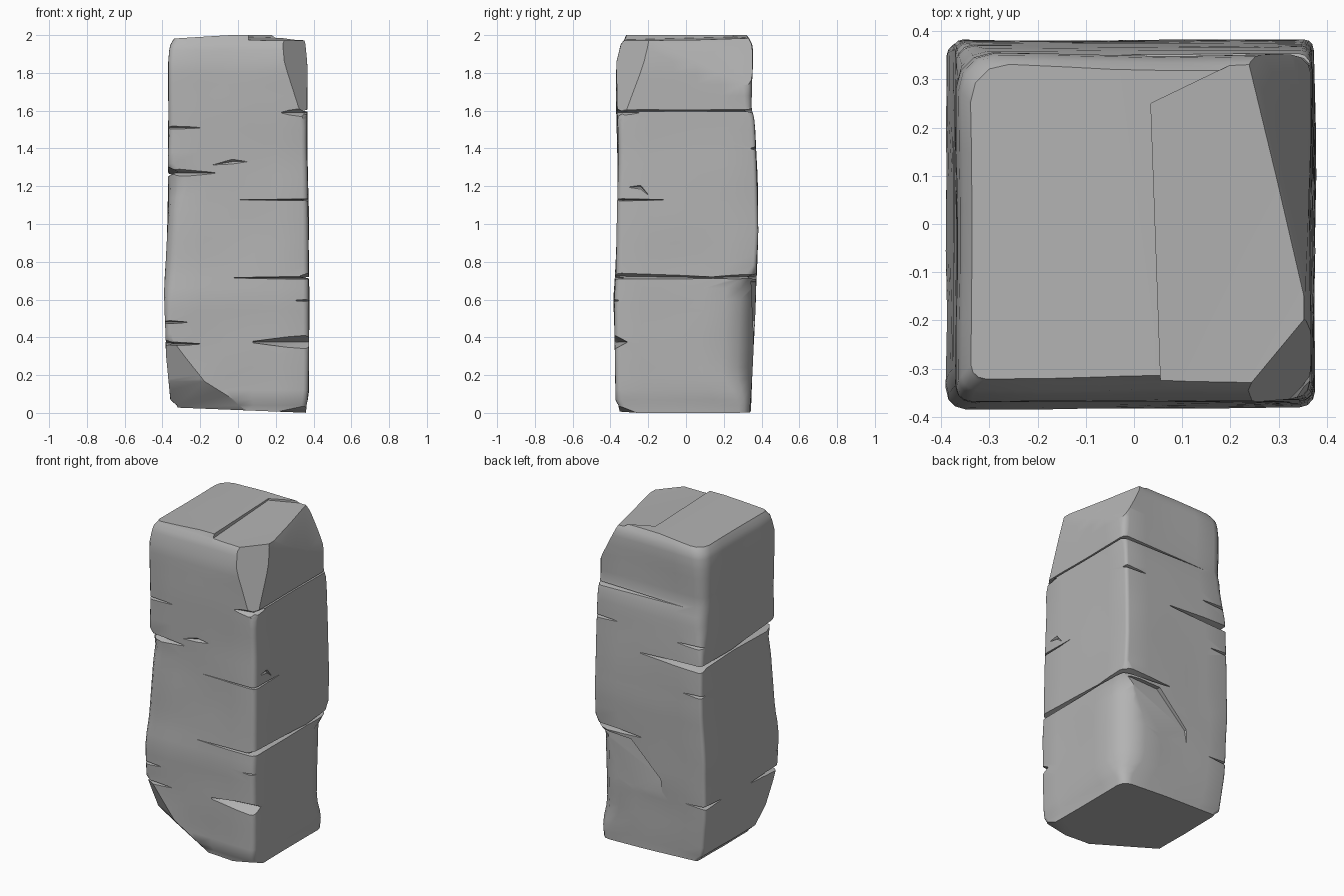
import bpy, bmesh, math
from mathutils import Vector, noise

if "Cube" in bpy.data.objects:
    bpy.data.objects.remove(bpy.data.objects["Cube"])

stone = bpy.data.materials.new("grey stone")
stone.use_nodes = True
GREY = (0.45, 0.45, 0.45, 1)
stone.diffuse_color = GREY
stone.node_tree.nodes["Principled BSDF"].inputs["Base Color"].default_value = GREY

# Silhouettes of the four sides as (height, distance from the axis)
LEFT = [(.02, .36), (.1, .375), (.7, .375), (1.2, .37), (1.85, .365), (1.97, .355), (1.985, .345)]
RIGHT = [(.02, .3), (.07, .355), (.3, .38), (.65, .388), (1.1, .37), (1.9, .367), (1.96, .355), (1.99, .33)]
FRONT = [(.02, .345), (.07, .372), (.6, .38), (.75, .37), (1.3, .36), (1.85, .37), (1.95, .345), (1.99, .315)]
BACK = [(.02, .34), (.65, .37), (.95, .383), (1.3, .375), (1.55, .362), (1.62, .345), (1.9, .355),
        (1.97, .345), (1.985, .32)]

# Corner radii by height
R_FRONT_LEFT = [(.3, .03), (1.5, .03), (1.65, .05), (2, .05)]
R_FRONT_RIGHT = [(.5, .03), (.75, .06), (1.1, .07), (1.24, .12), (1.31, .03)]
R_BACK_LEFT = [(.05, .06), (.2, .16), (.68, .16), (.74, .02), (1.55, .02), (1.65, .04)]
R_BACK_RIGHT = [(.5, .02), (1.3, .02), (1.5, .06), (2, .08)]


def at(profile, z):
    """Piecewise linear value of a profile at a height."""
    if z <= profile[0][0]:
        return profile[0][1]
    for (a, u), (b, v) in zip(profile, profile[1:]):
        if z <= b:
            return u + (v - u) * (z - a) / (b - a)
    return profile[-1][1]


def ring_points(z):
    """Rounded square outline with extra points along each side."""
    l, r, f, b = (at(p, z) for p in (LEFT, RIGHT, FRONT, BACK))
    corners = [(l, b, R_BACK_LEFT), (-r, b, R_BACK_RIGHT),
               (-r, -f, R_FRONT_RIGHT), (l, -f, R_FRONT_LEFT)]
    arcs = []
    for k, (x, y, radii) in enumerate(corners):
        rad = at(radii, z)
        cx, cy = x - math.copysign(rad, x), y - math.copysign(rad, y)
        angles = [math.radians(90 * k + 30 * i) for i in range(4)]
        arcs.append([Vector((cx + rad * math.cos(t), cy + rad * math.sin(t), z)) for t in angles])
    pts = []
    for k, arc in enumerate(arcs):
        pts += arc
        nxt = arcs[(k + 1) % 4][0]
        pts += [arc[-1].lerp(nxt, i / 5) for i in range(1, 5)]
    return pts


# Pillar body: loft of outlines with a gently uneven surface
bm = bmesh.new()
heights = [-.01, .04, .07] + [.12 + .06 * i for i in range(30)] + [1.92, 1.95, 1.975, 2]
rings = []
for z in heights:
    row = []
    for p in ring_points(z):
        out = Vector((p.x, p.y, 0)).normalized()
        p += out * .007 * noise.noise(p * 4)
        row.append(bm.verts.new(p))
    rings.append(row)
for low, high in zip(rings, rings[1:]):
    n = len(low)
    for i in range(n):
        j = (i + 1) % n
        bm.faces.new((low[i], low[j], high[j], high[i]))
bm.faces.new(rings[0][::-1])
bm.faces.new(rings[-1])

# Sloped underside and chipped corners: planes given by a point and an outward direction
for point, normal in [((0, 0, .015), (-.04, 0, -1)),
                      ((-.28, -.372, .29), (-.42, -.72, -.33)),
                      ((-.12, -.372, .13), (-.35, -.6, -.6)),
                      ((-.32, -.3, .05), (-.55, -.35, -.8)),
                      ((.24, -.37, 1.87), (.77, -.64, .23)),
                      ((.365, .0, 1.88), (.8, .18, .4)),
                      ((.3, -.34, .02), (.2, -.4, -1)),
                      ((-.33, .33, 1.97), (-.6, .5, .9))]:
    cut = bmesh.ops.bisect_plane(bm, geom=bm.verts[:] + bm.edges[:] + bm.faces[:],
                                 plane_co=point, plane_no=normal, clear_outer=True)
    edges = [e for e in cut["geom_cut"] if isinstance(e, bmesh.types.BMEdge)]
    bmesh.ops.holes_fill(bm, edges=edges)
bmesh.ops.remove_doubles(bm, verts=bm.verts, dist=.0005)
bmesh.ops.triangulate(bm, faces=[f for f in bm.faces if len(f.verts) > 4])
bmesh.ops.recalc_face_normals(bm, faces=bm.faces)
mesh = bpy.data.meshes.new("stone_pillar")
bm.to_mesh(mesh)
bm.free()
mesh.materials.append(stone)
pillar = bpy.data.objects.new("stone_pillar", mesh)
bpy.context.collection.objects.link(pillar)

cutters = bpy.data.collections.new("crack_cutters")
bpy.context.scene.collection.children.link(cutters)


def cutter(points):
    """Hidden convex solid that carves the pillar."""
    b = bmesh.new()
    for p in points:
        b.verts.new(p)
    res = bmesh.ops.convex_hull(b, input=b.verts[:])
    bmesh.ops.delete(b, geom=[v for v in res["geom_interior"] if isinstance(v, bmesh.types.BMVert)])
    bmesh.ops.recalc_face_normals(b, faces=b.faces)
    m = bpy.data.meshes.new("crack_cutter")
    b.to_mesh(m)
    b.free()
    m.materials.append(stone)
    ob = bpy.data.objects.new("crack_cutter", m)
    ob.hide_render = True
    cutters.objects.link(ob)


SIDES = {"front": lambda a, s, z: (a, -s, z), "back": lambda a, s, z: (a, s, z),
         "left": lambda a, s, z: (s, a, z), "right": lambda a, s, z: (-s, a, z)}


def crack(side, z, start, end, tall=.05, deep=.06, taper=.15, tilt=0):
    """Wedge-shaped crack that narrows from start to end."""
    place = SIDES[side]
    pts = []
    for a, scale, dz in ((start, 1, 0), (end, taper, tilt)):
        pts += [place(a, .4, z + dz + tall * scale * .75),
                place(a, .4, z + dz - tall * scale * .75),
                place(a, .373 - deep * max(scale, .3), z + dz)]
    cutter(pts)


# Front cracks
crack("front", 1.59, .42, .23, .08, .06)
crack("front", 1.51, -.42, -.2, .03, .05)
crack("front", 1.27, -.42, -.12, .07, .06)
crack("front", 1.33, -.03, .06, .05, .03)
crack("front", 1.33, -.03, -.15, .05, .03, tilt=-.02)
crack("front", 1.128, .42, 0, .012, .06)
crack("front", .715, .42, -.02, .016, .05)
crack("front", .595, .42, .3, .015, .03)
crack("front", .375, .42, .08, .07, .07)
crack("front", .365, -.42, -.2, .025, .05)
crack("front", .48, -.42, -.27, .02, .04)
# Left side cracks
crack("left", 1.59, -.42, -.25, .06, .05)
crack("left", 1.6, -.42, .42, .016, .03, 1)
crack("left", 1.128, -.42, -.12, .016, .05)
crack("left", 1.195, -.24, -.3, .04, .02)
crack("left", 1.195, -.24, -.2, .04, .02, tilt=-.04)
crack("left", .725, -.42, .2, .035, .05, tilt=-.01)
crack("left", .725, .42, .1, .03, .05, tilt=-.01)
# Back cracks
crack("back", 1.6, .42, -.28, .035, .07)
crack("back", 1.4, .42, .22, .03, .04)
crack("back", 1.38, -.42, -.2, .03, .04)
crack("back", 1.25, -.42, .05, .04, .06)
crack("back", 1.08, -.42, -.25, .02, .04)
crack("back", .72, .42, .05, .04, .06)
crack("back", .38, -.42, -.25, .03, .05)
# Sunken lower half of the back, fading out towards the base
cutter([(x, y, z) for x, inner, z in ((.42, .345, .7), (.12, .345, .69), (-.08, .35, .49),
                                      (-.1, .375, .25), (.42, .375, .15))
        for y in (inner, .45)])
# Right side cracks
crack("right", 1.28, -.42, .1, .06, .06, .3, tilt=-.02)
crack("right", 1.26, .42, -.1, .03, .05)
crack("right", .37, -.42, -.1, .03, .04)
crack("right", .38, .42, .2, .025, .04)
# Slightly sunken half of the top, and the slope falling away on the other half
cutter([(x, y, z) for x, y, low in ((.035, .25, 1.99), (.06, -.45, 1.972), (.45, -.45, 1.968), (.45, .45, 1.978))
        for z in (low, 2.1)])
cutter([(x, y, z) for x, low in ((.04, 2.005), (-.45, 1.975)) for y in (-.45, .45) for z in (low, 2.1)])

cracks = pillar.modifiers.new("cracks", "BOOLEAN")
cracks.operand_type = "COLLECTION"
cracks.collection = cutters
cracks.operation = "DIFFERENCE"
cracks.solver = "EXACT"
bpy.context.view_layer.objects.active = pillar
pillar.select_set(True)
bpy.ops.object.modifier_apply(modifier="cracks")
for ob in list(cutters.objects):
    bpy.data.objects.remove(ob)
bpy.data.collections.remove(cutters)
bpy.ops.object.shade_smooth_by_angle(angle=math.radians(35))
